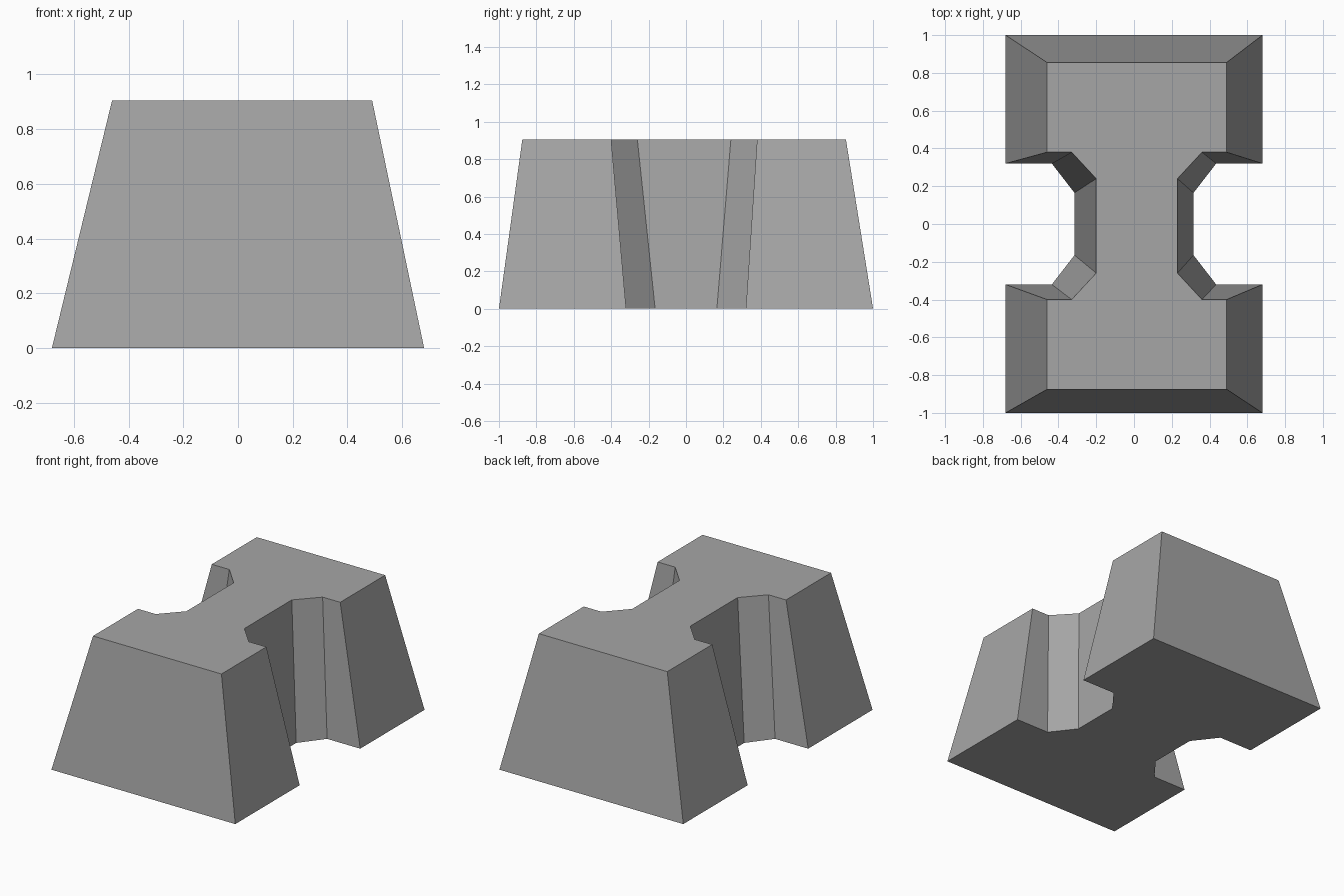
import bpy
import bmesh

cube = bpy.data.objects.get("Cube")
if cube:
    bpy.data.objects.remove(cube, do_unlink=True)

# Plain grey concrete
concrete = bpy.data.materials.new("concrete_grey")
concrete.use_nodes = True
grey = (0.38, 0.38, 0.38, 1)
concrete.diffuse_color = grey
concrete.node_tree.nodes["Principled BSDF"].inputs["Base Color"].default_value = grey


def notched_outline(quarter, cx=0, cy=0):
    """Mirror a quarter outline into a full one with a notch on each side."""
    right = [(x, -y) for x, y in quarter] + quarter[::-1]
    left = [(-x, y) for x, y in right[::-1]]
    return [(x + cx, y + cy) for x, y in right + left]


# Footprint, and the smaller, slightly shifted top outline
base = notched_outline([(0.68, 1), (0.68, 0.32), (0.435, 0.32), (0.315, 0.165)])
top = notched_outline([(0.475, 0.865), (0.475, 0.39), (0.345, 0.39), (0.215, 0.25)],
                      0.015, -0.01)

# Tapered block: both outlines joined by flat sides
bm = bmesh.new()
low = [bm.verts.new((x, y, 0)) for x, y in base]
high = [bm.verts.new((x, y, 0.905)) for x, y in top]
count = len(low)
for i in range(count):
    j = (i + 1) % count
    bm.faces.new((low[i], low[j], high[j], high[i]))
bm.faces.new(low[::-1])
bm.faces.new(high)
bmesh.ops.recalc_face_normals(bm, faces=bm.faces[:])

mesh = bpy.data.meshes.new("notched_block")
bm.to_mesh(mesh)
bm.free()
mesh.materials.append(concrete)
block = bpy.data.objects.new("notched_block", mesh)
bpy.context.collection.objects.link(block)
